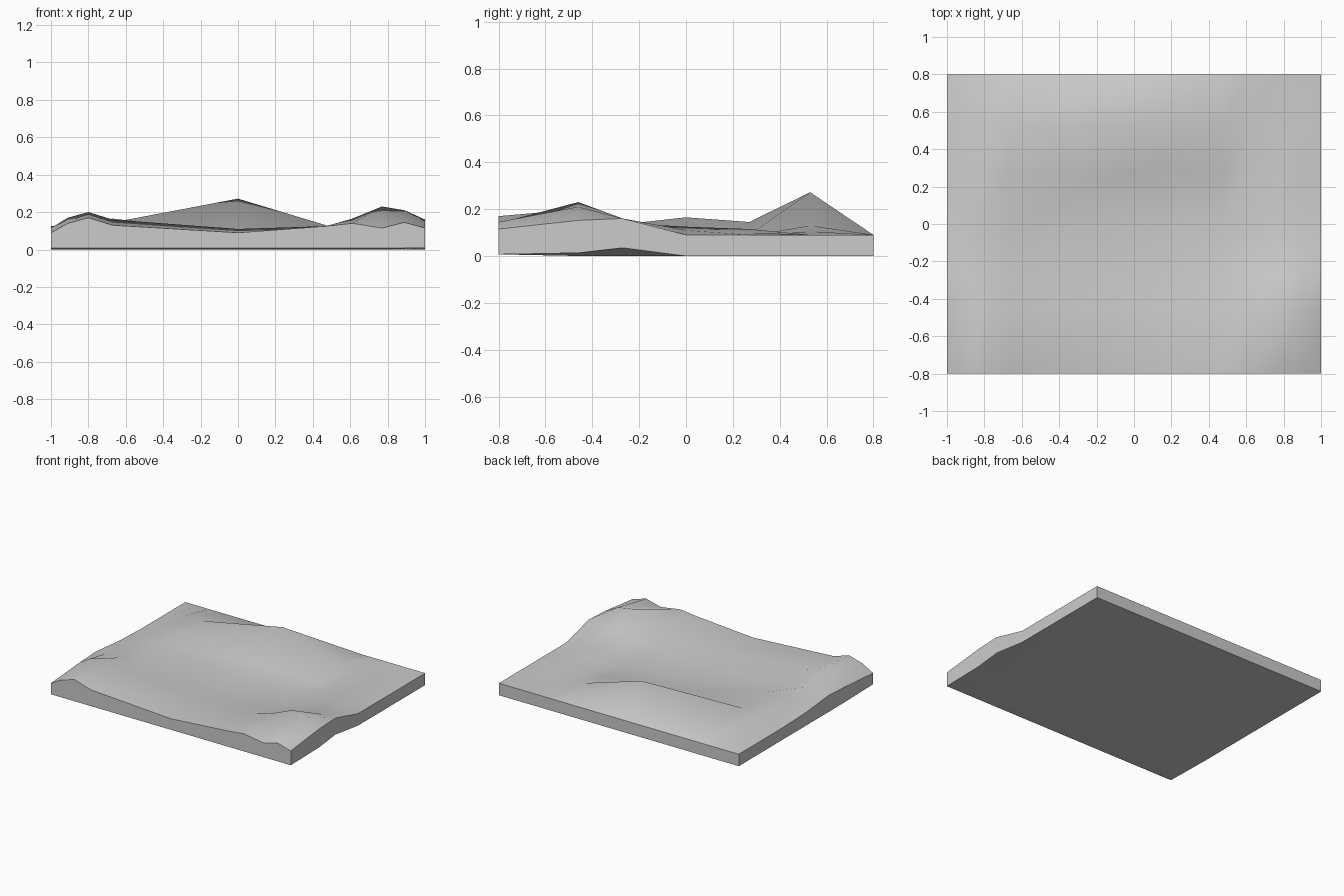
import bpy, bmesh

if "Cube" in bpy.data.objects:
    bpy.data.objects.remove(bpy.data.objects["Cube"])

# Grid stations and the top heights (rows run front to back)
xs = [-1, -.91, -.8, -.67, 0, .47, .61, .77, .89, 1]
ys = [-.8, -.46, -.27, 0, .27, .53, .8]
top = [
    [.09, .14, .17, .13, .09, .125, .14, .115, .145, .115],
    [.115, .17, .20, .16, .11, .125, .165, .23, .21, .152],
    [.125, .135, .135, .11, .08, .095, .10, .14, .16, .16],
    [.10, .13, .155, .165, .09, .09, .09, .125, .11, .09],
    [.09, .115, .14, .145, .09, .085, .085, .115, .10, .09],
    [.09, .12, .15, .14, .272, .13, .105, .09, .09, .09],
    [.09] * 10,
]


def bottom(i, j):
    # Nearly flat underside, lifted slightly at the front and the right edge
    if i == len(xs) - 1 and j in (1, 2):
        return (.013, .035)[j - 1]
    return .007 if j == 0 else 0


bm = bmesh.new()
nx, ny = len(xs), len(ys)
up = [[bm.verts.new((x, y, top[j][i])) for i, x in enumerate(xs)] for j, y in enumerate(ys)]
low = [[bm.verts.new((x, y, bottom(i, j))) for i, x in enumerate(xs)] for j, y in enumerate(ys)]

# Top and underside
for j in range(ny - 1):
    for i in range(nx - 1):
        for g in (up, low):
            bm.faces.new((g[j][i], g[j][i + 1], g[j + 1][i + 1], g[j + 1][i]))

# Side walls around the rim
rim = [(i, 0) for i in range(nx - 1)] + [(nx - 1, j) for j in range(ny - 1)]
rim += [(i, ny - 1) for i in range(nx - 1, 0, -1)] + [(0, j) for j in range(ny - 1, 0, -1)]
for (a, b), (c, d) in zip(rim, rim[1:] + rim[:1]):
    bm.faces.new((low[b][a], low[d][c], up[d][c], up[b][a]))
bmesh.ops.recalc_face_normals(bm, faces=bm.faces)

mesh = bpy.data.meshes.new("terrain_slab")
bm.to_mesh(mesh)
bm.free()
slab = bpy.data.objects.new("terrain_slab", mesh)
bpy.context.collection.objects.link(slab)
bpy.context.view_layer.objects.active = slab
slab.select_set(True)
bpy.ops.object.shade_smooth_by_angle(angle=0.9)
